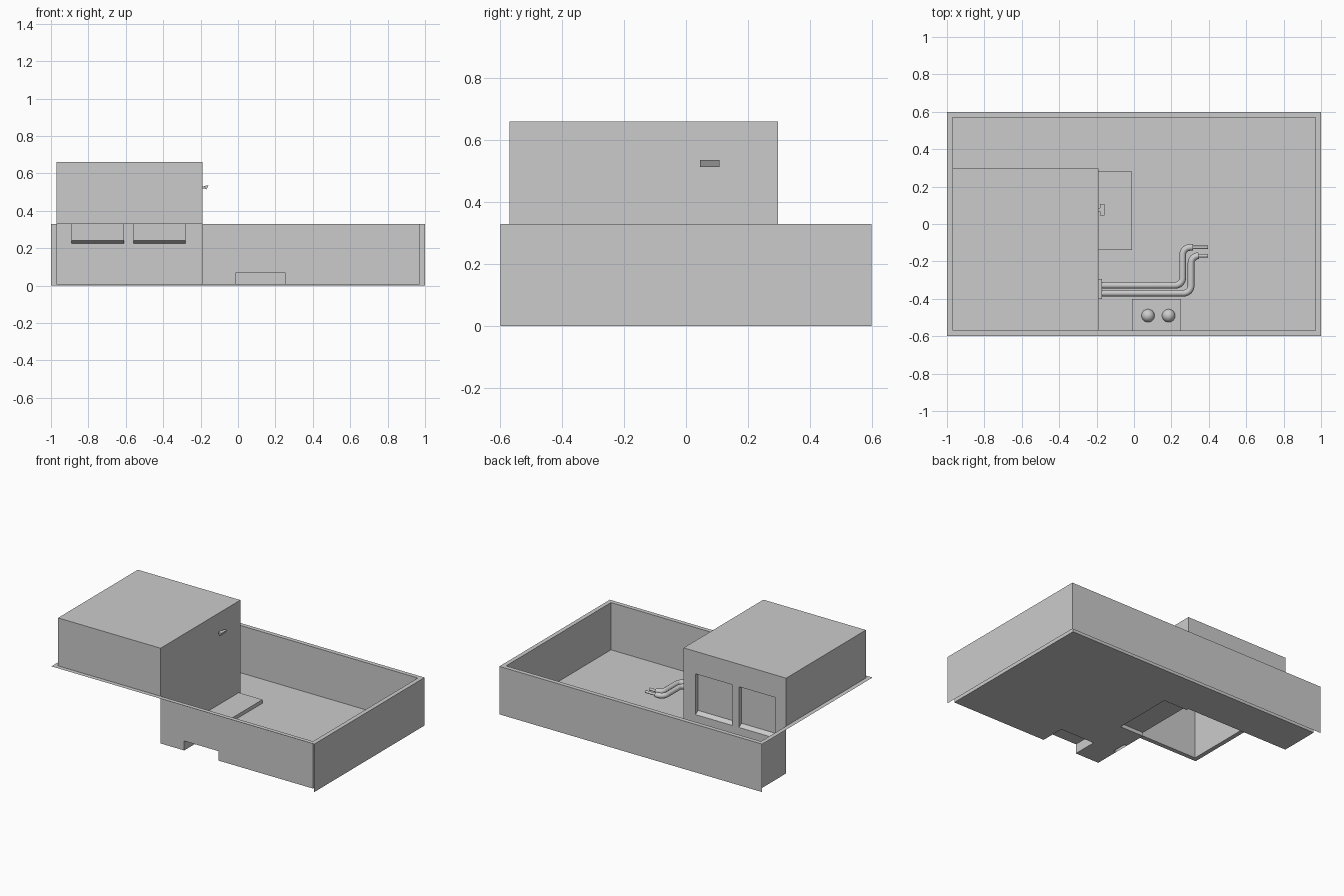
import bpy, bmesh, math
from mathutils import Vector

if "Cube" in bpy.data.objects:
    bpy.data.objects.remove(bpy.data.objects["Cube"])


def finish(name, bm):
    bmesh.ops.remove_doubles(bm, verts=bm.verts, dist=0.0001)
    bmesh.ops.recalc_face_normals(bm, faces=bm.faces)
    mesh = bpy.data.meshes.new(name)
    bm.to_mesh(mesh)
    bm.free()
    ob = bpy.data.objects.new(name, mesh)
    bpy.context.collection.objects.link(ob)
    return ob


def poly(bm, pts):
    bm.faces.new([bm.verts.new(p) for p in pts])


def sheet(bm, axis, at, us, vs, holes=()):
    """Flat panel perpendicular to an axis; cells listed in holes stay open."""
    def place(u, v):
        return {'x': (at, u, v), 'y': (u, at, v), 'z': (u, v, at)}[axis]
    for i in range(len(us) - 1):
        for j in range(len(vs) - 1):
            if (i, j) not in holes:
                a, b, c, d = us[i], us[i + 1], vs[j], vs[j + 1]
                poly(bm, [place(a, c), place(b, c), place(b, d), place(a, d)])


def lid(name, x0, x1, y0, y1, z0, z1, sides):
    """Bottomless box with only the named side walls."""
    bm = bmesh.new()
    sheet(bm, 'z', z1, (x0, x1), (y0, y1))
    for s in sides:
        if s in 'lr':
            sheet(bm, 'x', x0 if s == 'l' else x1, (y0, y1), (z0, z1))
        else:
            sheet(bm, 'y', y0 if s == 'f' else y1, (x0, x1), (z0, z1))
    return finish(name, bm)


F, RIM, TOP = 0.005, 0.33, 0.66          # floor, rim and block heights
XI, YI = 0.97, 0.57                      # inner wall faces
BX, BY = -0.19, 0.297                    # block right and back faces

# Basin: two outer walls, flat rim, inner walls
bm = bmesh.new()
sheet(bm, 'y', 0.6, (-1, 1), (0, RIM))
sheet(bm, 'x', 1, (-0.6, 0.6), (0, RIM))
sheet(bm, 'z', RIM, (-1, -XI, XI, 1), (-0.6, -YI, YI, 0.6), {(1, 1)})
sheet(bm, 'y', YI, (-XI, XI), (F, RIM))
sheet(bm, 'x', XI, (-YI, YI), (F, RIM))
sheet(bm, 'x', -XI, (BY, YI), (F, RIM))
sheet(bm, 'y', -YI, (BX, -0.01, 0.25, XI), (F, 0.07, RIM), {(1, 0)})
finish("basin_walls", bm)

# Floor, open under the block, step, pipe plate and control box
bm = bmesh.new()
xs = (-XI, BX, -0.17, -0.01, 0.25, XI)
ys = (-YI, -0.40, -0.295, -0.14, 0.28, BY, YI)
holes = {(0, j) for j in range(5)} | {(1, 1), (1, 3), (2, 3), (3, 0)}
sheet(bm, 'z', F, xs, ys, holes)
finish("basin_floor", bm)

# Raised block with two window openings in its back wall
windows = ((-0.89, -0.61), (-0.56, -0.28))
bm = bmesh.new()
sheet(bm, 'z', TOP, (-XI, BX), (-YI, BY))
sheet(bm, 'y', -YI, (-XI, BX), (RIM, TOP))
sheet(bm, 'x', -XI, (-YI, BY), (RIM, TOP))
sheet(bm, 'x', BX, (-YI, -0.14, 0.28, BY), (F, 0.03, TOP), {(1, 0)})
sheet(bm, 'y', BY, (-XI, *windows[0], *windows[1], BX),
      (F, 0.225, 0.505, TOP), {(1, 1), (3, 1)})
finish("block", bm)

# Recessed window panels with sloping sills
for n, (a, b) in enumerate(windows):
    bm = bmesh.new()
    prof = ((BY, 0.225), (BY - 0.03, 0.242), (BY - 0.03, 0.505), (BY, 0.505))
    for p, q in zip(prof, prof[1:]):
        poly(bm, [(a, *p), (b, *p), (b, *q), (a, *q)])
    for x in (a, b):
        poly(bm, [(x, *p) for p in prof])
    finish(f"window_recess_{n + 1}", bm)

# Step, control box and pipe plate
lid("step", BX, -0.01, -0.14, 0.28, F, 0.03, "fbr")
lid("control_box", -0.01, 0.25, -YI, -0.40, F, 0.07, "lrb")
lid("pipe_plate", BX, -0.17, -0.40, -0.295, F, 0.085, "fbr")

# Round knobs on the control box
for n, x in enumerate((0.075, 0.185)):
    bm = bmesh.new()
    bmesh.ops.create_uvsphere(bm, u_segments=24, v_segments=12, radius=0.035)
    bmesh.ops.bisect_plane(bm, geom=bm.verts[:] + bm.edges[:] + bm.faces[:],
                           plane_co=(0, 0, 0), plane_no=(0, 0, -1), clear_outer=True)
    bmesh.ops.translate(bm, verts=bm.verts, vec=(x, -0.49, 0.07))
    for f in bm.faces:
        f.smooth = True
    finish(f"knob_{n + 1}", bm)


# Pipes with rounded bends and narrow nozzles
def tube(name, pts, radius, bend=0.04):
    pts = [Vector(p) for p in pts]
    path = [pts[0]]
    for a, b, c in zip(pts, pts[1:], pts[2:]):
        u, v = (a - b).normalized() * bend, (c - b).normalized() * bend
        for k in range(9):
            t = k / 8 * math.pi / 2
            path.append(b + u * (1 - math.sin(t)) + v * (1 - math.cos(t)))
    path.append(pts[-1])
    cu = bpy.data.curves.new(name, 'CURVE')
    cu.dimensions = '3D'
    cu.bevel_depth = radius
    cu.bevel_resolution = 3
    cu.use_fill_caps = True
    sp = cu.splines.new('POLY')
    sp.points.add(len(path) - 1)
    for p, co in zip(sp.points, path):
        p.co = (*co, 1)
    ob = bpy.data.objects.new(name, cu)
    bpy.context.collection.objects.link(ob)


Z = 0.042
for n, (y0, x1, y1, x2) in enumerate(((-0.328, 0.26, -0.125, 0.315),
                                      (-0.37, 0.305, -0.17, 0.345))):
    tube(f"pipe_{n + 1}", [(-0.172, y0, Z), (x1, y0, Z), (x1, y1, Z), (x2, y1, Z)], 0.018)
    tube(f"nozzle_{n + 1}", [(x2, y1, Z), (0.395, y1, Z)], 0.009)

# Small wedge handle on a stem at the side of the block
bm = bmesh.new()
wedge = ((-0.182, 0.533), (-0.157, 0.536), (-0.170, 0.513))
ends = [[(x, y, z) for x, z in wedge] for y in (0.045, 0.108)]
for e in ends:
    poly(bm, e)
for i in range(3):
    j = (i + 1) % 3
    poly(bm, [ends[0][i], ends[0][j], ends[1][j], ends[1][i]])
finish("handle", bm)
lid("handle_stem", BX, -0.172, 0.066, 0.086, 0.52, 0.531, "fbr")
